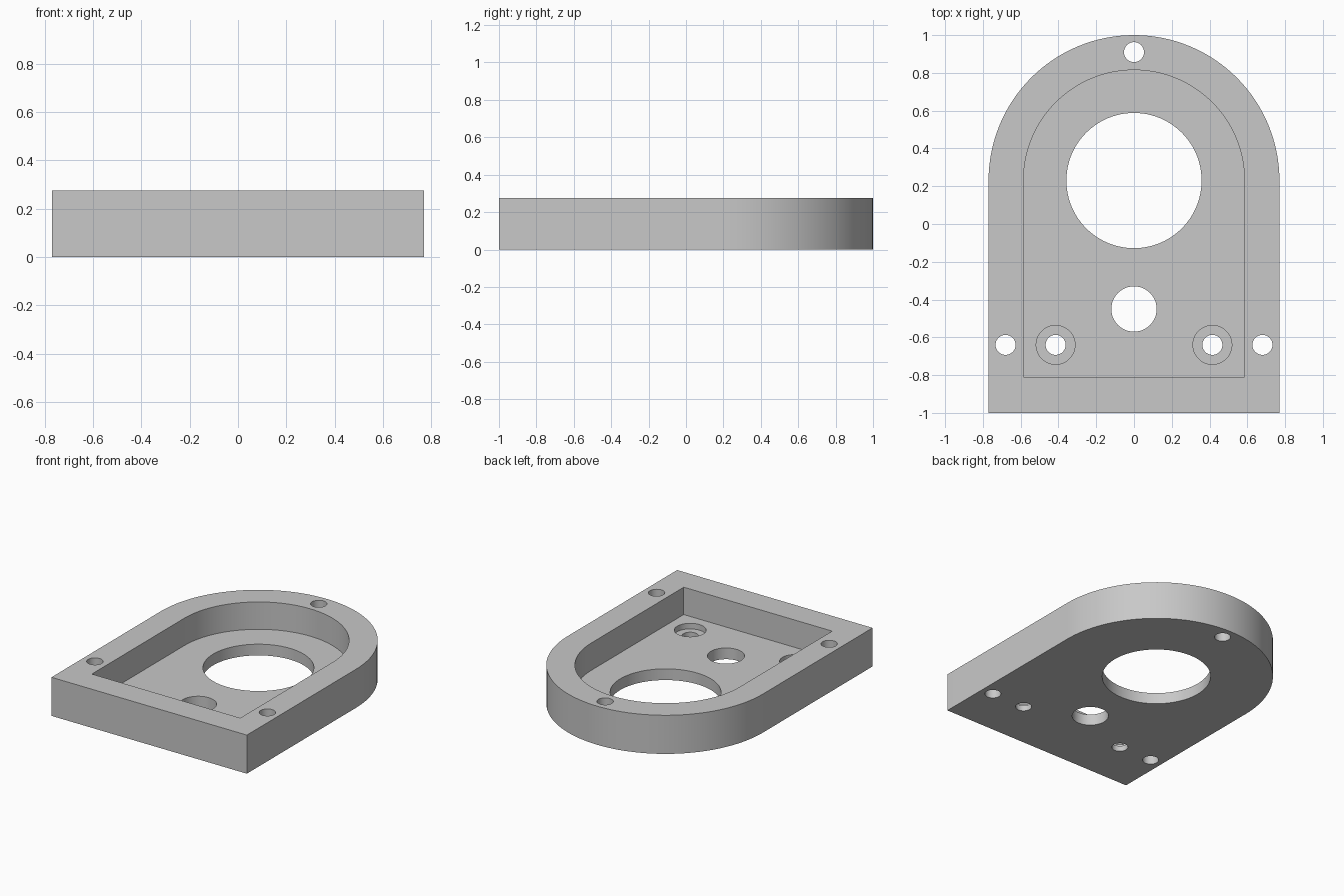
import bpy, bmesh, math

if "Cube" in bpy.data.objects:
    bpy.data.objects.remove(bpy.data.objects["Cube"], do_unlink=True)

HEIGHT, FLOOR, STEP = 0.275, 0.08, 0.04
ARC_Y = 0.23
HOLE = 0.053

grey = bpy.data.materials.new("plain grey")
grey.use_nodes = True
colour = (0.58, 0.58, 0.58, 1)
grey.diffuse_color = colour
grey.node_tree.nodes["Principled BSDF"].inputs["Base Color"].default_value = colour


def prism(name, outline, z0, z1):
    """Extrude a counter-clockwise outline from z0 up to z1."""
    bm = bmesh.new()
    base = bm.faces.new([bm.verts.new((x, y, z0)) for x, y in outline])
    top = bmesh.ops.extrude_face_region(bm, geom=[base])["geom"]
    verts = [v for v in top if isinstance(v, bmesh.types.BMVert)]
    bmesh.ops.translate(bm, verts=verts, vec=(0, 0, z1 - z0))
    bmesh.ops.recalc_face_normals(bm, faces=bm.faces)
    mesh = bpy.data.meshes.new(name)
    bm.to_mesh(mesh)
    bm.free()
    mesh.materials.append(grey)
    obj = bpy.data.objects.new(name, mesh)
    bpy.context.collection.objects.link(obj)
    return obj


def arch(half_width, front_y, steps=64):
    """Square front corners and a half-round back."""
    arc = [(half_width * math.cos(math.pi * i / steps),
            ARC_Y + half_width * math.sin(math.pi * i / steps)) for i in range(steps + 1)]
    return [(-half_width, front_y), (half_width, front_y)] + arc


def circle(x, y, r, steps=48):
    return [(x + r * math.cos(math.tau * i / steps),
             y + r * math.sin(math.tau * i / steps)) for i in range(steps)]


# Solid arched body
housing = prism("housing", arch(0.77, -1), 0, HEIGHT)

# Pocket, central openings and rear screw hole
above, below = HEIGHT + 0.1, -0.1
cutters = [
    prism("pocket_cutter", arch(0.585, -0.81), FLOOR, above),
    prism("large_bore_cutter", circle(0, ARC_Y, 0.358, 96), below, above),
    prism("small_bore_cutter", circle(0, -0.45, 0.12), below, above),
    prism("rear_hole_cutter", circle(0, 0.91, HOLE), below, above),
]
# Mirrored rim holes and counterbored floor holes
for side, s in (("left", 1), ("right", -1)):
    cutters += [
        prism(side + "_rim_hole_cutter", circle(s * 0.68, -0.64, HOLE), below, above),
        prism(side + "_counterbore_cutter", circle(s * 0.415, -0.64, 0.103), STEP, above),
        prism(side + "_floor_hole_cutter", circle(s * 0.415, -0.64, HOLE), below, above),
    ]

for cutter in cutters:
    cutter.hide_render = True
    mod = housing.modifiers.new(cutter.name, "BOOLEAN")
    mod.operation = "DIFFERENCE"
    mod.solver = "EXACT"
    mod.object = cutter

# Bake the cuts and drop the cutters
depsgraph = bpy.context.evaluated_depsgraph_get()
cut_mesh = bpy.data.meshes.new_from_object(housing.evaluated_get(depsgraph))
housing.modifiers.clear()
housing.data = cut_mesh
for cutter in cutters:
    bpy.data.objects.remove(cutter, do_unlink=True)

# Smooth round walls, crisp edges
bpy.ops.object.select_all(action="DESELECT")
housing.select_set(True)
bpy.context.view_layer.objects.active = housing
bpy.ops.object.shade_smooth_by_angle(angle=math.radians(30))
